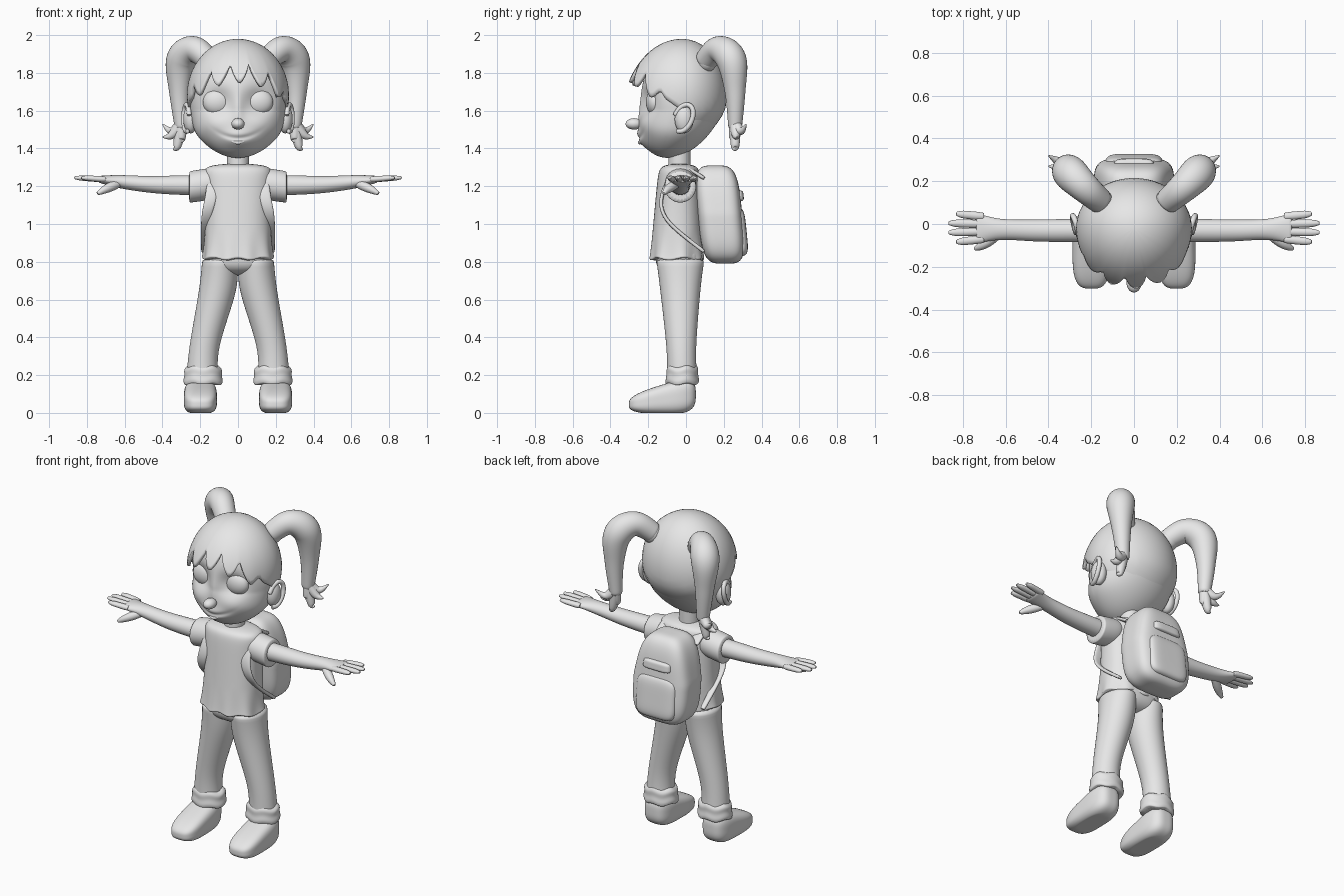
import bpy, bmesh, math
from mathutils import Vector

cube = bpy.data.objects.get("Cube")
if cube:
    bpy.data.objects.remove(cube)

grey = bpy.data.materials.new("plain_grey")
grey.use_nodes = True
grey.diffuse_color = (0.8, 0.8, 0.8, 1)
grey.node_tree.nodes["Principled BSDF"].inputs["Base Color"].default_value = grey.diffuse_color

X, Y, Z = Vector((1, 0, 0)), Vector((0, 1, 0)), Vector((0, 0, 1))


def finish(name, bm, mirror=False, subsurf=0):
    """Turn a bmesh into a smooth shaded object, optionally paired across x."""
    bmesh.ops.recalc_face_normals(bm, faces=bm.faces)
    mesh = bpy.data.meshes.new(name)
    bm.to_mesh(mesh)
    bm.free()
    mesh.materials.append(grey)
    ob = bpy.data.objects.new(name, mesh)
    bpy.context.collection.objects.link(ob)
    if mirror:
        ob.modifiers.new("Mirror", "MIRROR").use_mirror_merge = False
    if subsurf:
        mod = ob.modifiers.new("Subdivision", "SUBSURF")
        mod.levels = mod.render_levels = subsurf
    bpy.ops.object.select_all(action="DESELECT")
    ob.select_set(True)
    bpy.context.view_layer.objects.active = ob
    bpy.ops.object.shade_smooth_by_angle(angle=math.radians(60))
    return ob


def spline(keys, t):
    """Smooth value at t (0 to 1) through evenly spaced numbers or vectors, or a rule."""
    if callable(keys):
        return keys(t)
    last = len(keys) - 1
    if last == 0:
        return keys[0]
    i = min(int(t * last), last - 1)
    s = t * last - i
    a, b, c, d = (keys[min(max(i + k, 0), last)] for k in (-1, 0, 1, 2))
    return b + ((c - a) * s + (2 * a - 5 * b + 4 * c - d) * s ** 2 + (3 * b - a - 3 * c + d) * s ** 3) / 2


def tube(name, path, wide, deep=None, ref=X, axis=None, power=2, sides=16, rings=12, warp=None, mirror=True):
    """Loft along a path: wide is the half width along ref, deep the half width across it."""
    path = [Vector(p) for p in path]
    deep = deep or wide
    bm = bmesh.new()
    loops = []
    for j in range(rings + 1):
        t = j / rings
        ahead, behind = spline(path, min(t + .01, 1)), spline(path, max(t - .01, 0))
        along = axis or (ahead - behind).normalized()
        u = (ref - along * ref.dot(along)).normalized()
        v = along.cross(u)
        loop = []
        for k in range(sides):
            c, s = (math.copysign(abs(f) ** (2 / power), f)
                    for f in (math.cos(math.tau * k / sides), math.sin(math.tau * k / sides)))
            co = spline(path, t) + u * c * spline(wide, t) + v * s * spline(deep, t)
            loop.append(bm.verts.new(warp(co) if warp else co))
        loops.append(loop)
    for low, high in zip(loops, loops[1:]):
        for k in range(sides):
            n = (k + 1) % sides
            bm.faces.new((low[k], low[n], high[n], high[k]))
    bm.faces.new(loops[0])
    bm.faces.new(loops[-1])
    return finish(name, bm, mirror, 1)


def pebble(name, centre, size, power=2, warp=None, mirror=False, cuts=14):
    """Ellipsoid, or a rounded box when power is high."""
    bm = bmesh.new()
    bmesh.ops.create_cube(bm, size=2)
    bmesh.ops.subdivide_edges(bm, edges=bm.edges[:], cuts=cuts, use_grid_fill=True)
    for v in bm.verts:
        reach = sum(abs(c) ** power for c in v.co) ** (1 / power)
        v.co = Vector(centre) + Vector(c * s / reach for c, s in zip(v.co, size))
        if warp:
            v.co = warp(v.co)
    return finish(name, bm, mirror)


# Head: chin pushed forward, eye sockets, cheeks, muzzle and smile shaped into the face
def bump(dx, dz, wide, high):
    return math.exp(-(dx / wide) ** 2 - (dz / high) ** 2)


def chin_shift(z):
    return .3 * max(0, 1.6 - z)


def face(co):
    x, y, z = abs(co.x), co.y, co.z
    y -= chin_shift(z)
    if co.y < -.06:
        y += .04 * bump(x - .105, z - 1.65, .07, .065)
        y -= .014 * bump(x - .13, z - 1.53, .08, .06)
        y -= .028 * bump(x, z - 1.45, .08, .05)
        y -= .012 * bump(x, z - 1.6, .03, .08)
        y += .012 * bump(x, z - 1.455 - 3 * x * x, .08, .013)
    return Vector((co.x * (1 + .06 * bump(0, z - 1.47, 1, .07)), y, z))


pebble("head", (0, -.02, 1.65), (.255, .22, .3), warp=face, cuts=44)
pebble("eyeballs", (.108, -.165, 1.645), (.078, .047, .07), mirror=True)
pebble("nose", (0, -.275, 1.53), (.035, .045, .03))
tube("lower_lip", [(-.05, -.232, 1.445), (0, -.245, 1.43), (.05, -.232, 1.445)], (.003, .01, .003),
     ref=Y, mirror=False)

# Ears: a bowl with a curled rim leaning back
pebble("ears", (.25, -.01, 1.555), (.04, .05, .075), mirror=True)
angles = [math.radians(d) for d in range(-110, 171, 40)]
tube("ear_rims", [(.272 + .015 * math.cos(a), .05 * math.cos(a) + .02 * math.sin(a) - .015,
                   1.56 + .072 * math.sin(a)) for a in angles], [.014], rings=20, sides=10)


# Hair cap with a fringe of pointed locks, settling into the head at the nape
def hair_cap(n=120, rows=18):
    bm = bmesh.new()
    top = bm.verts.new((0, -.02, 1.98))
    grid = []
    for j in range(1, rows + 1):
        t = j / rows
        loop = []
        for i in range(n):
            a = math.tau * i / n - math.pi
            lock = abs((a * 2.2 + .42) % 1 - .5) * 2
            fringe = max(0, min(1, 5 - 4 * abs(a)))
            low = 1.6 + .19 * math.cos(a) + fringe * (.11 * lock ** 1.5 - .04)
            phi = t * math.acos((low - 1.68) / .3)
            out = math.sin(phi)
            puff = 1 + fringe * t * t * (.05 * t + .03 * (1 - lock))
            reach = (.27 if math.cos(a) > 0 else .235) * puff
            z = 1.68 + .3 * math.cos(phi)
            loop.append(bm.verts.new((.27 * out * math.sin(a),
                                      -.02 - reach * out * math.cos(a) - chin_shift(z), z)))
        grid.append(loop)
    for i in range(n):
        k = (i + 1) % n
        bm.faces.new((top, grid[0][i], grid[0][k]))
        for high, low in zip(grid, grid[1:]):
            bm.faces.new((high[i], low[i], low[k], high[k]))
    mod = finish("hair_cap", bm).modifiers.new("Solidify", "SOLIDIFY")
    mod.thickness = .02
    mod.offset = -1


hair_cap()

# Pigtails ending in curled strands
across = (X - Y).normalized()
tube("pigtails", [(.15, .1, 1.86), (.23, .17, 1.925), (.3, .24, 1.87), (.31, .26, 1.7), (.298, .26, 1.5)],
     (.06, .072, .083, .056, .036), ref=across, rings=24)
pebble("hair_ties", (.16, .11, 1.865), (.06, .055, .06), mirror=True)
strand_tips = {"upper": (.4, .32, 1.53), "outer": (.4, .27, 1.46), "lower": (.345, .26, 1.4), "inner": (.3, .24, 1.44)}
for place, tip in strand_tips.items():
    root = Vector((.3, .26, 1.62))
    bend = (root + Vector(tip)) / 2
    bend.z = min(tip[2] + .01, 1.49)
    tube(f"{place}_pigtail_strand", [root, root - Z * .08, bend, tip], (.03, .033, .024, .003), ref=across, sides=10)

# Neck, shirt with a rippled hem, and sleeves
tube("neck", [(0, -.035, 1.24), (0, -.035, 1.42)], [.06], mirror=False)


def hem_folds(co):
    low = max(0, .97 - co.z)
    turn = math.atan2(co.y + .05, co.x)
    return co + Vector((co.x, co.y + .05, 0)) * low * .25 * math.sin(9 * turn) + Z * low * .05 * math.sin(7 * turn)


def shoulder(t):
    return (1 - .9 * t ** 20) ** .5


tube("shirt", [(0, -.05, .81), (0, -.035, 1.32)],
     lambda t: (.173 + .018 * (1 - 2 * t) ** 2) * shoulder(t), lambda t: (.145 - .04 * t) * shoulder(t),
     axis=Z, power=2.3, sides=48, rings=28, warp=hem_folds, mirror=False)
tube("sleeves", [(.1, -.03, 1.22), (.26, -.03, 1.195)], (.07, .083, .085, .083), ref=Y, axis=X, sides=24)

# Arms flattening into palms, then fingers and thumbs
tube("arms", [(.2, -.03, 1.205), (.47, -.03, 1.21), (.74, -.02, 1.237)],
     (.055, .055, .052, .05, .073), (.055, .052, .045, .036, .018), ref=Y, axis=X, rings=20)
for i, finger in enumerate(("little", "ring", "middle", "index")):
    spread = 1.5 - i
    tube(f"{finger}_fingers", [(.7, .035 * spread - .018, 1.236),
                               (.872 - .018 * spread ** 2, .044 * spread - .018, 1.245)],
         (.018, .02, .02, .018, .009), (.014, .017, .016, .014, .007), ref=Y, sides=10)
tube("thumbs", [(.63, -.045, 1.215), (.7, -.095, 1.185), (.745, -.117, 1.16)], (.022, .026, .019, .009),
     ref=Y, sides=10)

# Trousers with crumpled cuffs
pebble("trouser_seat", (0, -.035, .82), (.17, .125, .09), power=2.5)
tube("trouser_legs", [(.095, -.03, .82), (.108, -.03, .65), (.178, -.025, .35), (.19, -.02, .17)],
     (.095, .1, .08, .085), (.13, .108, .08, .08), axis=Z, sides=20)


def crumple(co):
    return co + Z * .007 * math.sin(5 * math.atan2(co.y + .02, co.x - .185))


tube("trouser_cuffs", [(.185, -.02, .15), (.185, -.02, .25)], (.1, .105, .1, .1, .08), (.085, .09, .085, .085, .075),
     axis=Z, sides=24, warp=crumple)


# Shoes: rounded toe rising to the ankle, flattened into a sole underneath
def instep(co):
    return Vector((co.x, co.y, max(co.z - .006, 0) * (1.22 + 2 * co.y)))


pebble("shoes", (.199, -.125, .08), (.088, .177, .08), power=3.2, warp=instep, mirror=True, cuts=20)


# Backpack: narrower and leaning towards the shoulders, with pocket, flap and straps
def lean(co):
    rise = co.z - 1.05
    return Vector((co.x * (1 - max(0, rise)), co.y - .1 * rise, co.z))


pebble("backpack", (0, .18, 1.05), (.187, .118, .26), power=4, warp=lean, cuts=24)
pebble("backpack_pocket", (0, .24, .96), (.135, .072, .13), power=5, warp=lean)
pebble("backpack_flap", (0, .255, 1.15), (.105, .06, .03), power=5, warp=lean)
tube("backpack_straps", [(.12, .1, 1.24), (.12, -.03, 1.297), (.14, -.125, 1.16), (.17, -.1, 1.02), (.18, .1, .85)],
     (.03, .034, .028, .015), [.01], power=3, rings=24)
